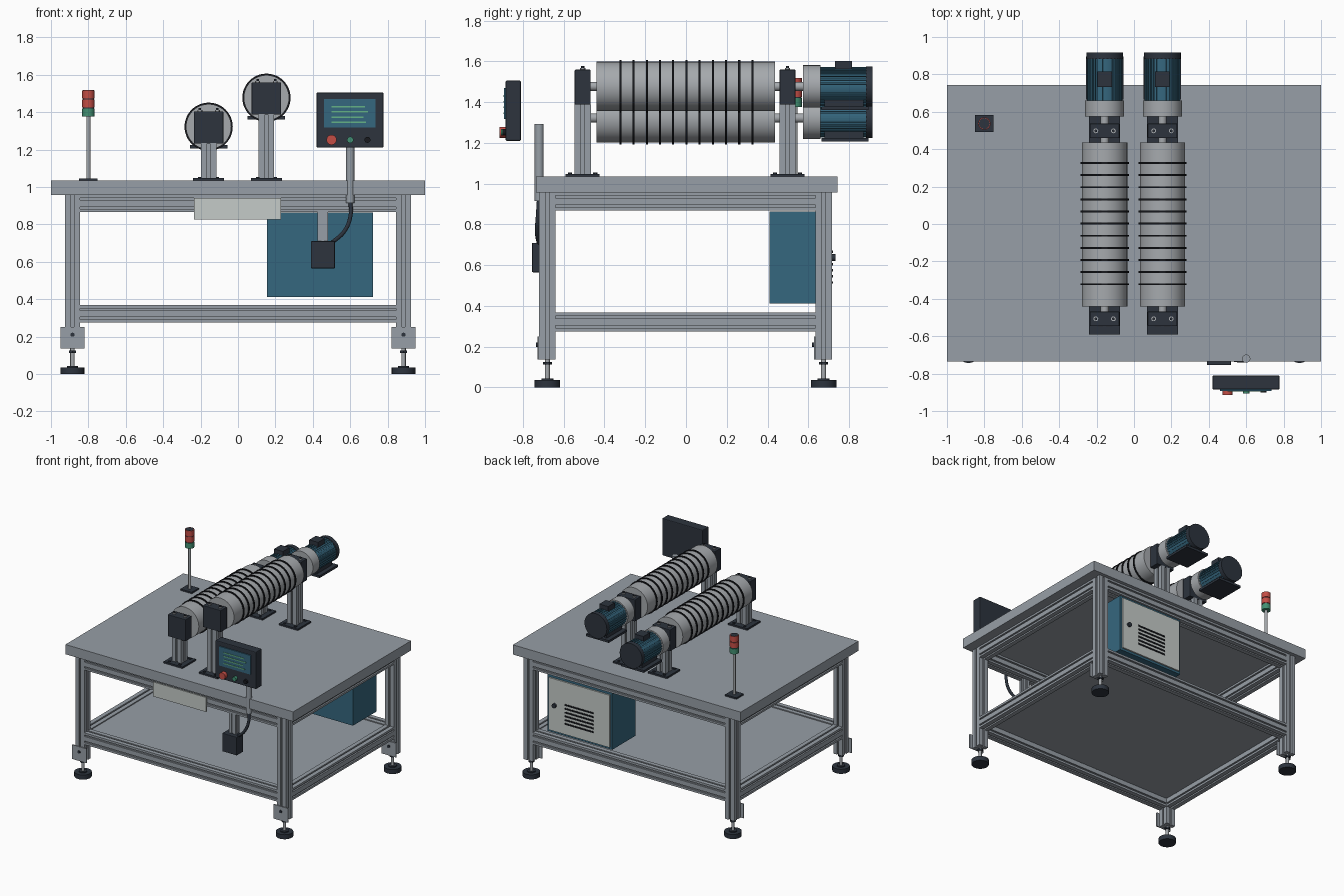
import bpy, bmesh, math
from mathutils import Vector

if "Cube" in bpy.data.objects:
    bpy.data.objects.remove(bpy.data.objects["Cube"])


def mat(name, r, g, b):
    m = bpy.data.materials.new(name)
    m.diffuse_color = (r, g, b, 1)
    m.use_nodes = True
    m.node_tree.nodes["Principled BSDF"].inputs["Base Color"].default_value = m.diffuse_color
    return m


FRAME = mat("aluminium grey", 0.31, 0.345, 0.385)
METAL = mat("light steel", 0.38, 0.40, 0.42)
DARK = mat("dark slate", 0.026, 0.034, 0.048)
BLACK = mat("black rubber", 0.009, 0.010, 0.013)
BLUE = mat("teal blue", 0.036, 0.135, 0.21)
PALE = mat("pale grey", 0.56, 0.60, 0.58)
RED = mat("signal red", 0.55, 0.075, 0.06)
GREEN = mat("signal green", 0.055, 0.28, 0.17)
TEXT = mat("screen green", 0.13, 0.45, 0.24)


def mesh_object(name, bm, material):
    bmesh.ops.recalc_face_normals(bm, faces=bm.faces)
    me = bpy.data.meshes.new(name)
    bm.to_mesh(me)
    bm.free()
    me.materials.append(material)
    ob = bpy.data.objects.new(name, me)
    bpy.context.collection.objects.link(ob)
    return ob


def box(name, material, x0, x1, y0, y1, z0, z1, bevel=0):
    bm = bmesh.new()
    bmesh.ops.create_cube(bm, size=1)
    for v in bm.verts:
        v.co = ((x0 + x1) / 2 + v.co.x * (x1 - x0),
                (y0 + y1) / 2 + v.co.y * (y1 - y0),
                (z0 + z1) / 2 + v.co.z * (z1 - z0))
    ob = mesh_object(name, bm, material)
    if bevel:
        mod = ob.modifiers.new("edge", 'BEVEL')
        mod.width, mod.segments = bevel, 2
    return ob


def cyl(name, material, centre, r, a0, a1, axis='z', segs=32):
    """Cylinder running from a0 to a1 along the axis; centre gives the other two coordinates."""
    mid = (a0 + a1) / 2
    u, v = centre
    loc = {'x': (mid, u, v), 'y': (u, mid, v), 'z': (u, v, mid)}[axis]
    rot = {'x': (0, math.pi / 2, 0), 'y': (math.pi / 2, 0, 0), 'z': (0, 0, 0)}[axis]
    bpy.ops.mesh.primitive_cylinder_add(vertices=segs, radius=r, depth=a1 - a0, location=loc, rotation=rot)
    ob = bpy.context.object
    ob.name = name
    ob.data.materials.append(material)
    bpy.ops.object.shade_smooth_by_angle(angle=math.radians(35))
    return ob


def extrude(name, material, section, centre, a0, a1, axis):
    """Sweep a 2D section from a0 to a1 along the axis."""
    u, v = centre
    place = {'x': lambda p, q, a: (a, u + p, v + q),
             'y': lambda p, q, a: (u + p, a, v + q),
             'z': lambda p, q, a: (u + p, v + q, a)}[axis]
    bm = bmesh.new()
    face = bm.faces.new([bm.verts.new(place(p, q, a0)) for p, q in section])
    ext = bmesh.ops.extrude_face_region(bm, geom=[face], use_keep_orig=True)
    verts = [g for g in ext["geom"] if isinstance(g, bmesh.types.BMVert)]
    bmesh.ops.translate(bm, verts=verts, vec=Vector(place(0, 0, a1)) - Vector(place(0, 0, a0)))
    return mesh_object(name, bm, material)


def slotted(w, h, slots_w=(0,), slots_h=(0,), gap=0.016, depth=0.012):
    """Rectangular section with grooves on all four sides."""
    c = [Vector((-w / 2, -h / 2)), Vector((w / 2, -h / 2)), Vector((w / 2, h / 2)), Vector((-w / 2, h / 2))]
    pts = []
    for i in range(4):
        p, q = c[i], c[(i + 1) % 4]
        d = (q - p).normalized()
        n = Vector((-d.y, d.x)) * depth
        pts.append(p)
        for s in (slots_w if i % 2 == 0 else slots_h):
            a = (p + q) / 2 + d * (s - gap / 2)
            b = a + d * gap
            pts += [a, a + n, b + n, b]
    return [tuple(p) for p in pts]


# Table top and lower shelf
box("table_top", FRAME, -1, 1, -0.736, 0.742, 0.957, 1.034)
box("lower_shelf", FRAME, -0.865, 0.865, -0.66, 0.655, 0.345, 0.36)

# Legs, foot brackets and levelling feet
LX, LY = 0.885, (-0.68, 0.675)
for sx, side in ((-1, "left"), (1, "right")):
    for y, end in zip(LY, ("front", "back")):
        n = f"{end}_{side}_"
        x = sx * LX
        extrude(n + "leg", FRAME, slotted(0.08, 0.08), (x, y), 0.137, 0.957, 'z')
        cyl(n + "foot_pad", DARK, (x, y), 0.063, 0, 0.036)
        cyl(n + "foot_collar", DARK, (x, y), 0.03, 0.036, 0.044)
        cyl(n + "foot_stem", METAL, (x, y), 0.012, 0.04, 0.14, segs=16)
        cyl(n + "foot_nut", DARK, (x, y), 0.022, 0.112, 0.125, segs=6)
        f = y - 0.04
        box(n + "bracket", FRAME, x - 0.064, x + 0.064, f - 0.008, f, 0.137, 0.25)
        cyl(n + "bracket_bolt", DARK, (x, 0.21), 0.011, f - 0.016, f - 0.006, 'y', 12)

# Grooved rails between the legs
for z0, z1, level in ((0.867, 0.957, "upper"), (0.275, 0.368, "lower")):
    sec = slotted(0.08, z1 - z0, (0,), (-0.024, 0.024), 0.012)
    zc = (z0 + z1) / 2
    for y, end in zip(LY, ("front", "back")):
        extrude(f"{level}_{end}_rail", FRAME, sec, (y, zc), -0.846, 0.846, 'x')
    for sx, side in ((-1, "left"), (1, "right")):
        extrude(f"{level}_{side}_rail", FRAME, sec, (sx * LX, zc), -0.642, 0.637, 'y')


def roller_unit(side, x, z):
    n = side + "_"
    # Bearing stands
    for y, end in ((-0.507, "front"), (0.498, "back")):
        m = f"{n}{end}_"
        box(m + "base_plate", DARK, x - 0.083, x + 0.083, y - 0.083, y + 0.083, 1.034, 1.047)
        extrude(m + "stand", FRAME, slotted(0.083, 0.08), (x, y), 1.047, z - 0.088, 'z')
        box(m + "bearing_block", DARK, x - 0.079, x + 0.079, y - 0.039, y + 0.039, z - 0.09, z + 0.082, 0.004)
        for dx in (-0.047, 0.047):
            cyl(m + "block_bolt", METAL, (x + dx, y), 0.013, z + 0.08, z + 0.09, segs=16)
            cyl(m + "bolt_head", DARK, (x + dx, y), 0.008, z + 0.09, z + 0.1, segs=6)
            for dy in (-0.062, 0.062):
                cyl(m + "base_bolt", DARK, (x + dx, y + dy), 0.01, 1.045, 1.054, segs=6)
    # Roller with rubber rings
    cyl(n + "shaft", METAL, (x, z), 0.022, -0.5, 0.6, 'y', 20)
    cyl(n + "roller", METAL, (x, z), 0.121, -0.44, 0.437, 'y', 48)
    for i in range(11):
        y = -0.322 + 0.0648 * i
        cyl(n + "roller_ring", BLACK, (x, z), 0.129, y - 0.005, y + 0.005, 'y', 48)
    # Gearbox and ribbed motor
    cyl(n + "gearbox", METAL, (x, z), 0.104, 0.575, 0.66, 'y', 40)
    ribs = []
    for i in range(28):
        for k, r in ((0, 0.088), (0.5, 0.088), (0.5, 0.095), (1, 0.095)):
            a = (i + k) * math.tau / 28
            ribs.append((r * math.cos(a), r * math.sin(a)))
    extrude(n + "motor", BLUE, ribs, (x, z), 0.66, 0.885, 'y')
    cyl(n + "motor_cap", DARK, (x, z), 0.098, 0.882, 0.916, 'y', 40)
    box(n + "terminal_box", DARK, x - 0.039, x + 0.039, 0.732, 0.815, z + 0.08, z + 0.125)
    box(n + "motor_foot", DARK, x - 0.1, x + 0.1, 0.665, 0.895, z - 0.116, z - 0.098)
    for dx in (-0.055, 0.055):
        box(n + "motor_foot_rib", DARK, x + dx - 0.01, x + dx + 0.01, 0.68, 0.87, z - 0.1, z - 0.065)


roller_unit("left", -0.157, 1.322)
roller_unit("right", 0.152, 1.477)

# Signal tower
TX, TY = -0.8, 0.537
box("tower_base", DARK, TX - 0.05, TX + 0.05, TY - 0.045, TY + 0.045, 1.034, 1.046)
cyl("tower_pole", METAL, (TX, TY), 0.011, 1.046, 1.38, segs=16)
for z, m, n in ((1.376, GREEN, "green"), (1.425, RED, "lower_red"), (1.474, RED, "upper_red")):
    cyl(f"tower_{n}_lamp", m, (TX, TY), 0.033, z, z + 0.043, segs=24)
    cyl(f"tower_{n}_seam", DARK, (TX, TY), 0.029, z + 0.042, z + 0.05 if z < 1.47 else z + 0.044, segs=24)

# Control panel on its pole
cyl("panel_pole", FRAME, (0.6, -0.72), 0.022, 0.915, 1.293, segs=24)
box("panel_housing", DARK, 0.42, 0.778, -0.885, -0.81, 1.21, 1.505, 0.006)
box("panel_screen", BLUE, 0.46, 0.735, -0.893, -0.884, 1.318, 1.47)
for i, w in enumerate((0.18, 0.195, 0.17, 0.185)):
    z = 1.43 - 0.028 * i
    box("screen_line", TEXT, 0.5, 0.5 + w, -0.896, -0.892, z - 0.004, z + 0.004)
for x, r, y, m, n in ((0.5, 0.027, -0.915, RED, "stop"), (0.6, 0.017, -0.907, GREEN, "start"),
                      (0.692, 0.016, -0.9, BLACK, "mode")):
    cyl(n + "_button", m, (x, 1.252), r, y, -0.884, 'y', 24)

# Junction box with mount and cable
extrude("box_mount", FRAME, slotted(0.057, 0.05, gap=0.012, depth=0.008), (0.453, -0.695), 0.7, 0.87, 'z')
box("junction_box", DARK, 0.39, 0.518, -0.755, -0.675, 0.565, 0.71, 0.004)
cv = bpy.data.curves.new("cable", 'CURVE')
cv.dimensions = '3D'
cv.bevel_depth, cv.bevel_resolution, cv.resolution_u = 0.011, 3, 8
sp = cv.splines.new('BEZIER')
path = ((0.6, -0.72, 0.93), (0.602, -0.725, 0.85), (0.57, -0.73, 0.765), (0.5, -0.72, 0.7))
sp.bezier_points.add(len(path) - 1)
for p, co in zip(sp.bezier_points, path):
    p.co = co
    p.handle_left_type = p.handle_right_type = 'AUTO'
cv.materials.append(DARK)
bpy.context.collection.objects.link(bpy.data.objects.new("cable", cv))

# Front plate under the table edge
box("front_plate", PALE, -0.236, 0.23, -0.73, -0.719, 0.825, 0.94)

# Electrical cabinet with door, handle and vents
box("cabinet", BLUE, 0.155, 0.722, 0.41, 0.705, 0.412, 0.863)
box("cabinet_door", PALE, 0.17, 0.707, 0.705, 0.717, 0.43, 0.845)
cyl("door_handle", DARK, (0.65, 0.637), 0.017, 0.715, 0.733, 'y', 20)
for i in range(6):
    z = 0.515 + 0.03 * i
    box("door_vent", BLACK, 0.31, 0.56, 0.715, 0.721, z - 0.006, z + 0.006)
